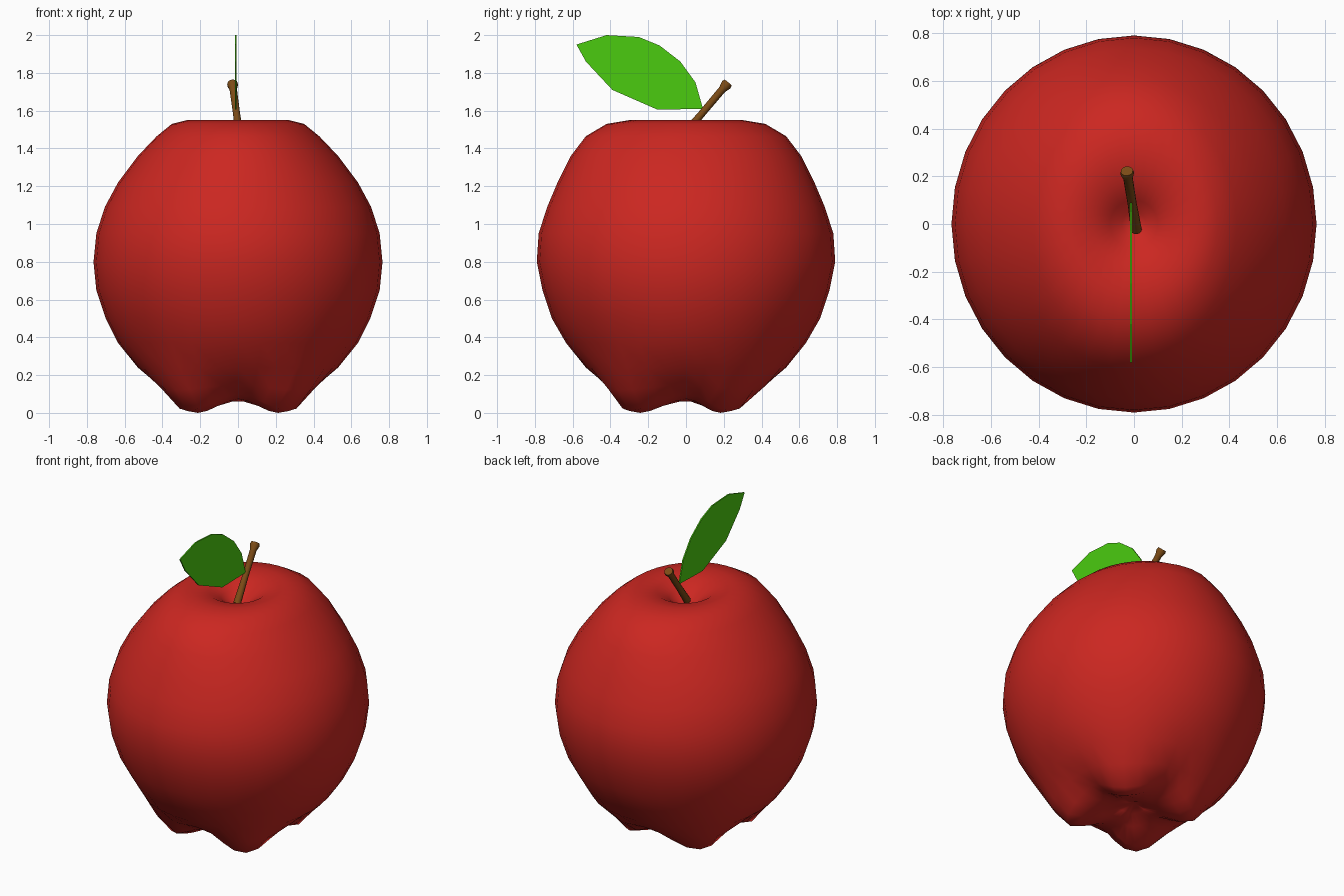
import bpy, bmesh, math
from mathutils import Vector

if "Cube" in bpy.data.objects:
    bpy.data.objects.remove(bpy.data.objects["Cube"])


def material(name, color):
    m = bpy.data.materials.new(name)
    m.diffuse_color = (*color, 1)
    m.use_nodes = True
    m.node_tree.nodes["Principled BSDF"].inputs["Base Color"].default_value = m.diffuse_color
    return m


def make_object(name, bm, mat, angle=None):
    bmesh.ops.recalc_face_normals(bm, faces=bm.faces)
    mesh = bpy.data.meshes.new(name)
    bm.to_mesh(mesh)
    bm.free()
    ob = bpy.data.objects.new(name, mesh)
    bpy.context.collection.objects.link(ob)
    mesh.materials.append(mat)
    if angle:
        bpy.context.view_layer.objects.active = ob
        ob.select_set(True)
        bpy.ops.object.shade_smooth_by_angle(angle=math.radians(angle))
        ob.select_set(False)
    return ob


def skin(bm, rings, top=None, bottom=None):
    """Bridge equal rings of points, closing the ends with a point or a cap."""
    loops = [[bm.verts.new(p) for p in ring] for ring in rings]
    n = len(loops[0])
    for a, b in zip(loops, loops[1:]):
        for i in range(n):
            j = (i + 1) % n
            bm.faces.new((a[i], a[j], b[j], b[i]))
    for loop, tip in ((loops[0], top), (loops[-1], bottom)):
        if tip is None:
            bm.faces.new(loop)
        else:
            v = bm.verts.new(tip)
            for i in range(n):
                bm.faces.new((loop[i], loop[(i + 1) % n], v))


red = material("red_skin", (0.6, 0.02, 0.015))
brown = material("brown_wood", (0.2, 0.07, 0.008))
green = material("green_leaf", (0.07, 0.6, 0.005))

# Fruit: oval lathe from the stem hollow down to the side of the base
upper = [(.05, .05, 1.44), (.10, .10, 1.485), (.17, .18, 1.53), (.27, .30, 1.55),
         (.35, .42, 1.53), (.43, .53, 1.465), (.53, .61, 1.36), (.635, .68, 1.22),
         (.705, .735, 1.09), (.75, .78, .95), (.765, .79, .80), (.75, .76, .65),
         (.70, .71, .50), (.635, .635, .37)]
# Base: valley (radius, z) blended into lobe (radius, z), four lobes on the diagonals
lower = [(.53, .24, .56, .24), (.42, .15, .47, .12), (.33, .10, .38, .01),
         (.25, .075, .30, .0), (.15, .06, .17, .06), (.07, .08, .07, .09)]
angles = [2 * math.pi * i / 32 for i in range(32)]
rings = [[(rx * math.cos(t), ry * math.sin(t), z) for t in angles] for rx, ry, z in upper]
for r0, z0, r1, z1 in lower:
    ring = []
    for t in angles:
        w = math.sin(2 * t) ** 2
        r, z = r0 + (r1 - r0) * w, z0 + (z1 - z0) * w
        ring.append((r * math.cos(t), r * math.sin(t) - 0.03 * w * (z < .13), z))
    rings.append(ring)
bm = bmesh.new()
skin(bm, rings, top=(0, 0, 1.425), bottom=(0, 0, .11))
make_object("apple_body", bm, red, 60)

# Stem: leaning rod with a flared end
start, end = Vector((.01, -.025, 1.455)), Vector((-.03, .222, 1.748))
turn = (end - start).to_track_quat('Z', 'Y')
rings = []
for f, r in ((0, .023), (.45, .019), (.88, .02), (.96, .029), (1, .026)):
    rings.append([start.lerp(end, f) + turn @ Vector((r * math.cos(a), r * math.sin(a), 0))
                  for a in (2 * math.pi * i / 12 for i in range(12))])
bm = bmesh.new()
skin(bm, rings)
make_object("stem", bm, brown, 40)

# Leaf: thin upright blade
outline = [(.09, 1.61), (.05, 1.75), (-.03, 1.86), (-.14, 1.945), (-.25, 1.99), (-.42, 2.0),
           (-.58, 1.95), (-.53, 1.86), (-.39, 1.71), (-.15, 1.605)]
bm = bmesh.new()
skin(bm, [[(x, y, z) for y, z in outline] for x in (-.016, -.008)])
make_object("leaf", bm, green)
